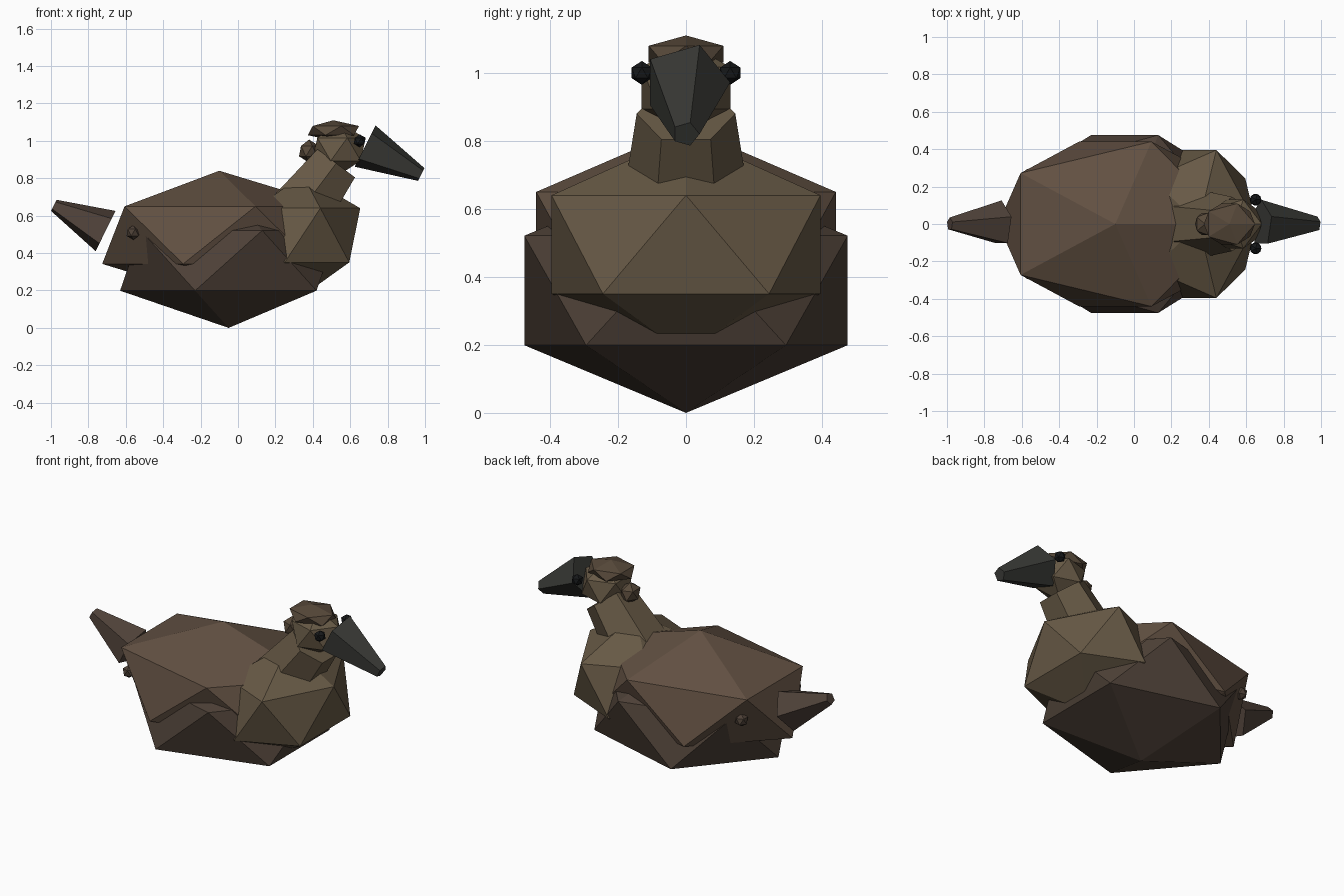
import bpy
from mathutils import Vector

if "Cube" in bpy.data.objects:
    bpy.data.objects.remove(bpy.data.objects["Cube"])


def material(name, rgb):
    m = bpy.data.materials.new(name)
    m.diffuse_color = (*rgb, 1)
    m.use_nodes = True
    m.node_tree.nodes["Principled BSDF"].inputs["Base Color"].default_value = m.diffuse_color
    return m


BODY = material("dark_brown", (0.075, 0.052, 0.038))
BACK = material("warm_brown", (0.12, 0.08, 0.054))
CHEST = material("light_brown", (0.135, 0.1, 0.06))
CROWN = material("crown_brown", (0.095, 0.066, 0.042))
TAIL = material("tail_brown", (0.08, 0.055, 0.042))
BEAK = material("dark_grey", (0.04, 0.041, 0.036))
BLACK = material("black", (0.008, 0.009, 0.01))


def blob(name, loc, size, mat):
    """Twenty-sided ball stretched to the given half sizes."""
    bpy.ops.mesh.primitive_ico_sphere_add(subdivisions=1, radius=1, location=loc)
    ob = bpy.context.object
    ob.name = name
    ob.scale = size
    bpy.ops.object.transform_apply(location=False, rotation=False, scale=True)
    ob.data.materials.append(mat)
    return ob


def taper(name, start, end, r1, r2, sides, mat):
    """Tapered prism from start to end, tilted about the y axis only."""
    a, b = Vector(start), Vector(end)
    d = b - a
    tilt = Vector((0, 0, 1)).angle(d) * (1 if d.x > 0 else -1)
    bpy.ops.mesh.primitive_cone_add(vertices=sides, radius1=r1, radius2=r2,
                                    depth=d.length, location=(a + b) / 2,
                                    rotation=(0, tilt, 0))
    ob = bpy.context.object
    ob.name = name
    ob.data.materials.append(mat)
    return ob


# Body masses
blob("belly", (-0.05, 0, 0.36), (0.649, 0.559, 0.36), BODY)
blob("folded_wings", (-0.10, 0, 0.496), (0.70, 0.518, 0.344), BACK)
blob("breast", (0.345, 0, 0.495), (0.345, 0.465, 0.324), CHEST)

# Neck and head
taper("neck", (0.315, 0, 0.60), (0.525, 0, 0.88), 0.19, 0.145, 6, CHEST)
blob("head", (0.54, 0, 0.955), (0.16, 0.153, 0.1375), CHEST)
blob("crown", (0.51, 0, 1.055), (0.153, 0.129, 0.055), CROWN)
blob("nape_tuft", (0.38, 0, 0.945), (0.06, 0.07, 0.062), CROWN)

# Beak and tail
taper("beak", (0.68, 0, 0.972), (0.98, 0, 0.82), 0.13, 0.04, 5, BEAK)
taper("tail", (-0.708, 0, 0.518), (-0.985, 0, 0.655), 0.126, 0.035, 5, TAIL)

# Paired eyes and wing tips
for side, s in (("right", -1), ("left", 1)):
    blob("eye_" + side, (0.65, s * 0.13, 1.0), (0.035,) * 3, BLACK)
    blob("wing_tip_" + side, (-0.56, s * 0.26, 0.51), (0.04,) * 3, BODY)
